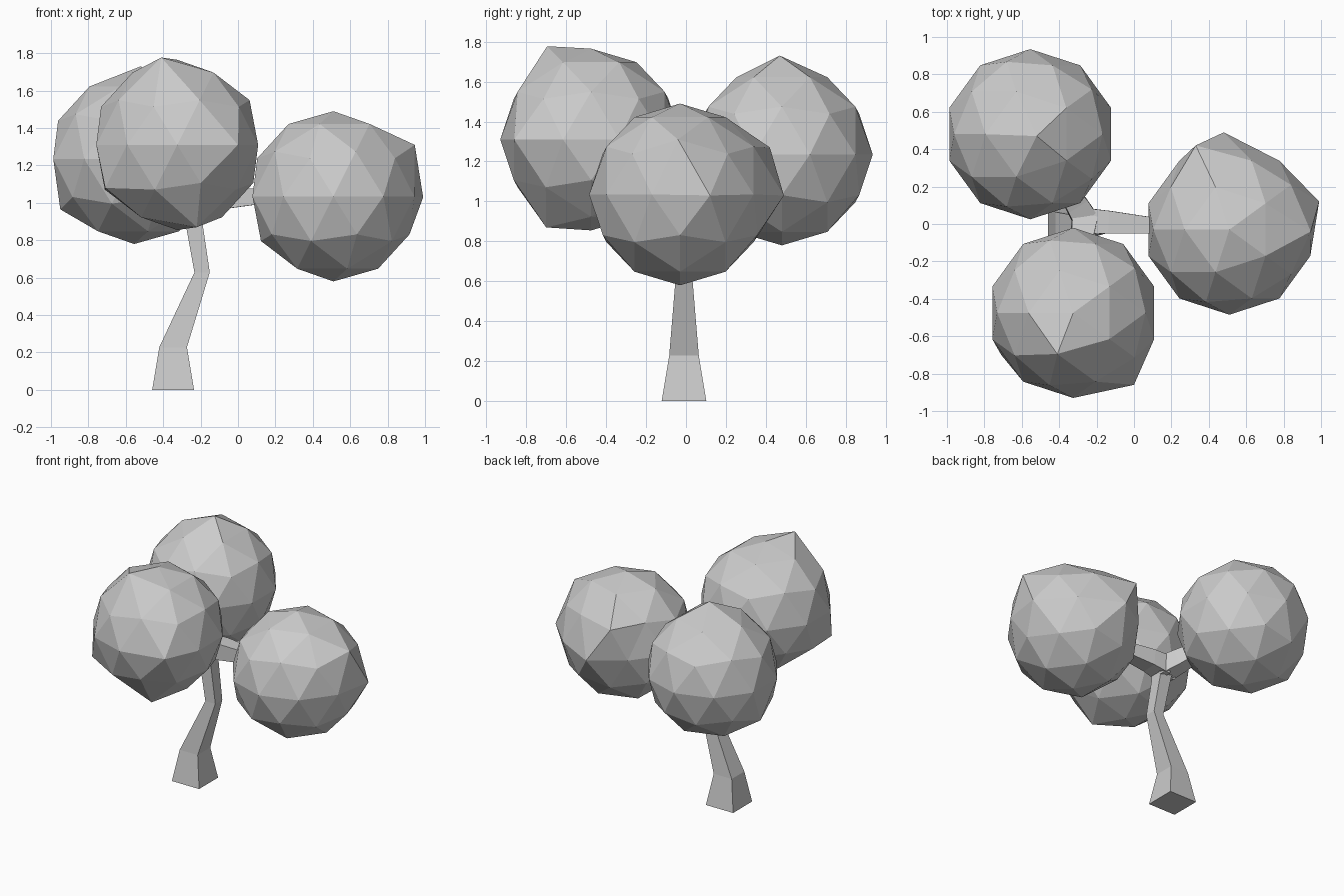
import bpy, bmesh, math
from mathutils import Vector, Matrix

if "Cube" in bpy.data.objects:
    bpy.data.objects.remove(bpy.data.objects["Cube"])


def finish(bm, name):
    bmesh.ops.recalc_face_normals(bm, faces=bm.faces[:])
    mesh = bpy.data.meshes.new(name)
    bm.to_mesh(mesh)
    bm.free()
    obj = bpy.data.objects.new(name, mesh)
    bpy.context.collection.objects.link(obj)
    return obj


def foliage(name, center, pulls, radius=0.455):
    """Faceted ball with a few vertices pulled out to the given points."""
    bm = bmesh.new()
    place = Matrix.Translation(center) @ Matrix.Rotation(math.pi, 4, 'Z')
    bmesh.ops.create_icosphere(bm, subdivisions=2, radius=radius, matrix=place)
    for p in map(Vector, pulls):
        min(bm.verts, key=lambda v: (v.co - p).length).co = p
    return finish(bm, name)


def square_tube(name, path, level=False):
    """Four-sided tapered tube; path items are (x, y, z, half width)."""
    bm = bmesh.new()
    pts = [Vector(p[:3]) for p in path]
    rings = []
    for i, p in enumerate(path):
        d = (pts[min(i + 1, len(pts) - 1)] - pts[max(i - 1, 0)]).normalized()
        if level:
            side, up = Vector((1, 0, 0)), Vector((0, 1, 0))
        else:
            side = d.cross(Vector((0, 0, 1))).normalized()
            up = side.cross(d)
        rings.append([bm.verts.new(pts[i] + p[3] * (a * side + b * up))
                      for a, b in ((-1, -1), (1, -1), (1, 1), (-1, 1))])
    for lo, hi in zip(rings, rings[1:]):
        for k in range(4):
            bm.faces.new((lo[k], lo[(k + 1) % 4], hi[(k + 1) % 4], hi[k]))
    bm.faces.new(rings[0][::-1])
    bm.faces.new(rings[-1])
    return finish(bm, name)


# Bent trunk with flat level rings
square_tube("trunk", [(-0.347, -0.01, 0, 0.112), (-0.347, -0.01, 0.228, 0.074),
                      (-0.192, -0.01, 0.628, 0.041), (-0.24, 0.0, 0.92, 0.046),
                      (-0.25, 0.01, 1.06, 0.065)], level=True)

# Three branches reaching into the foliage
square_tube("right_branch", [(-0.26, 0.015, 1.0, 0.07), (-0.13, 0.01, 1.02, 0.06),
                             (0.2, -0.015, 1.04, 0.035)])
square_tube("front_branch", [(-0.26, 0.05, 1.0, 0.07), (-0.28, -0.08, 1.06, 0.06),
                             (-0.32, -0.3, 1.2, 0.035)])
square_tube("back_branch", [(-0.24, -0.01, 0.99, 0.07), (-0.31, 0.11, 1.04, 0.06),
                            (-0.45, 0.32, 1.15, 0.035)])

# Foliage balls
foliage("right_foliage", (0.51, -0.03, 1.035),
        [(0.945, -0.04, 1.31), (0.99, 0.12, 1.03),
         (0.48, 0.49, 1.03), (0.33, 0.42, 1.27)])
foliage("front_foliage", (-0.325, -0.475, 1.31),
        [(-0.41, -0.695, 1.777), (-0.22, -0.70, 0.87),
         (0.0, -0.86, 1.31), (-0.71, -0.70, 1.08)])
foliage("back_foliage", (-0.555, 0.48, 1.235),
        [(-0.52, 0.47, 1.73), (-0.95, 0.48, 0.965)])
